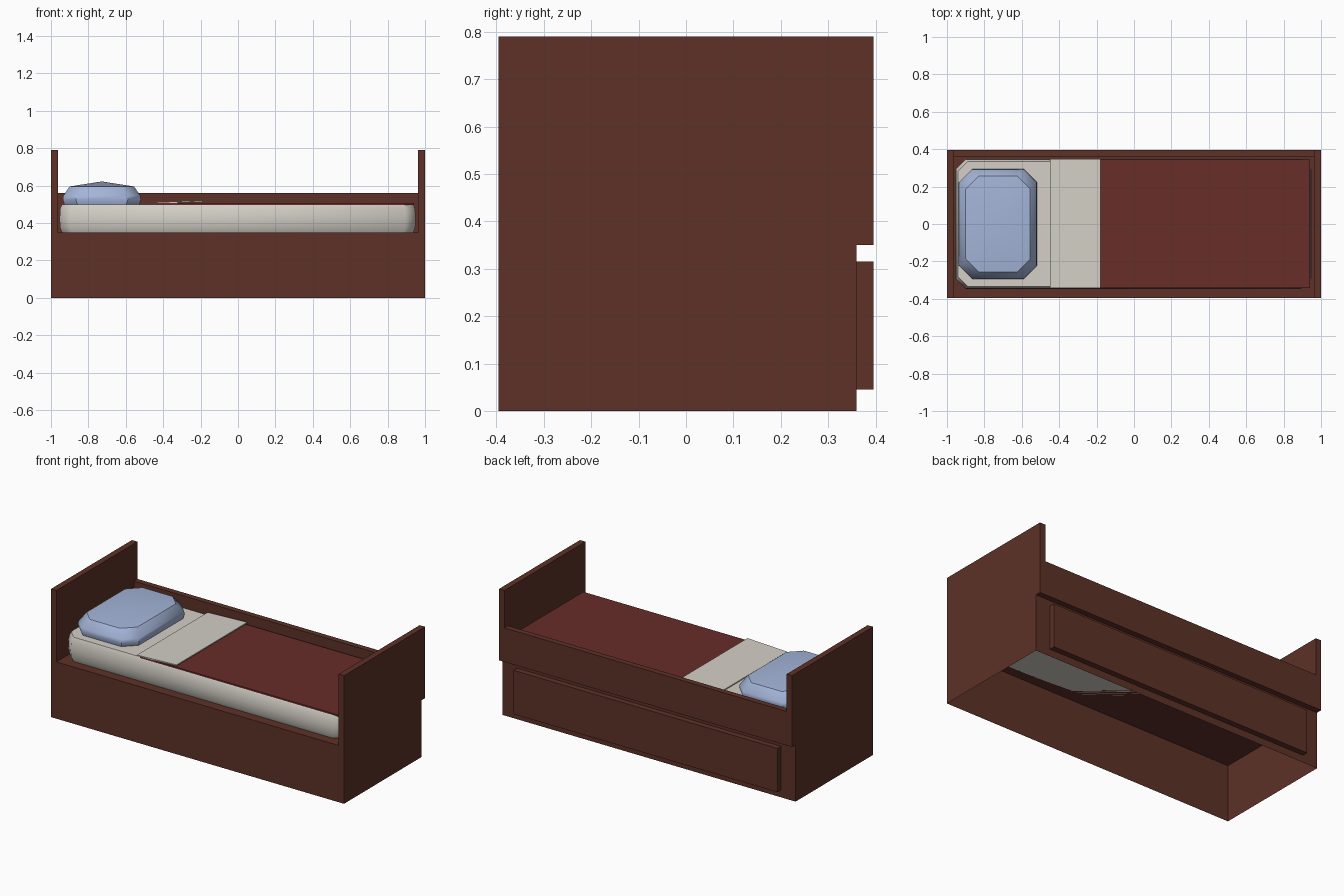
import bpy, bmesh, math

if "Cube" in bpy.data.objects:
    bpy.data.objects.remove(bpy.data.objects["Cube"])


def material(name, rgb):
    m = bpy.data.materials.new(name)
    m.diffuse_color = (*rgb, 1)
    m.use_nodes = True
    m.node_tree.nodes["Principled BSDF"].inputs["Base Color"].default_value = m.diffuse_color
    return m


WOOD = material("dark_wood", (0.11, 0.031, 0.020))
LINEN = material("linen", (0.66, 0.63, 0.57))
RED = material("red_cloth", (0.135, 0.026, 0.022))
BLUE = material("blue_cloth", (0.37, 0.46, 0.69))


def finish(name, bm, mat, angle=None):
    bmesh.ops.recalc_face_normals(bm, faces=bm.faces)
    me = bpy.data.meshes.new(name)
    bm.to_mesh(me)
    bm.free()
    me.materials.append(mat)
    ob = bpy.data.objects.new(name, me)
    bpy.context.collection.objects.link(ob)
    if angle:
        bpy.ops.object.select_all(action='DESELECT')
        ob.select_set(True)
        bpy.context.view_layer.objects.active = ob
        bpy.ops.object.shade_smooth_by_angle(angle=math.radians(angle))
    return ob


def box(name, x, y, z, mat, open_bottom=False):
    bm = bmesh.new()
    bmesh.ops.create_cube(bm, size=1)
    for v in bm.verts:
        v.co = [lo + (hi - lo) * (c + 0.5) for c, (lo, hi) in zip(v.co, (x, y, z))]
    if open_bottom:
        low = [f for f in bm.faces if all(v.co.z < z[0] + 1e-5 for v in f.verts)]
        bm.normal_update()
        bmesh.ops.delete(bm, geom=low, context='FACES_ONLY')
    return finish(name, bm, mat)


def cushion(name, cx, hx, hy, cut, rings, mat, angle, peak=None):
    """Stack of chamfered rectangles; rings are (inset, z)."""
    bm = bmesh.new()
    loops = []
    for inset, z in rings:
        a, b = hx - inset, hy - inset
        pts = [(a, b - cut), (a - cut, b), (cut - a, b), (-a, b - cut),
               (-a, cut - b), (cut - a, -b), (a - cut, -b), (a, cut - b)]
        loops.append([bm.verts.new((cx + px, py, z)) for px, py in pts])
    for lo, hi in zip(loops, loops[1:]):
        for i in range(8):
            j = (i + 1) % 8
            bm.faces.new((lo[i], lo[j], hi[j], hi[i]))
    bm.faces.new(loops[0][::-1])
    if peak:
        top = bm.verts.new((cx, 0, peak))
        for i in range(8):
            bm.faces.new((loops[-1][i], loops[-1][(i + 1) % 8], top))
    else:
        bm.faces.new(loops[-1])
    return finish(name, bm, mat, angle)


# Hollow base, open underneath, with a drawer front at the back
box("bed_base", (-1, 1), (-0.395, 0.36), (0, 0.35), WOOD, open_bottom=True)
box("drawer_front", (-0.9, 0.9), (0.36, 0.395), (0.045, 0.315), WOOD)

# End boards and back rail
for name, s in (("headboard", -1), ("footboard", 1)):
    box(name, sorted((s, s * 0.963)), (-0.395, 0.395), (0.35, 0.79), WOOD)
box("back_rail", (-0.963, 0.963), (0.36, 0.395), (0.35, 0.56), WOOD)

# Mattress
cushion("mattress", -0.002, 0.952, 0.347, 0.055,
        [(0.012, 0.35), (0.003, 0.375), (0, 0.42), (0.003, 0.475), (0.012, 0.5)],
        LINEN, 50)

# Blanket, with its turned-back linen fold tilted on top
box("blanket", (-0.43, 0.94), (-0.342, 0.345), (0.497, 0.507), RED)
fold = box("blanket_fold", (-0.45, -0.18), (-0.342, 0.347), (0.503, 0.51), LINEN)
for v in fold.data.vertices:
    if v.co.x > -0.3:
        v.co.z += 0.011

# Pillow
cushion("pillow", -0.728, 0.209, 0.293, 0.07,
        [(0.008, 0.5), (0, 0.525), (0.003, 0.545), (0.036, 0.595)],
        BLUE, 40, peak=0.622)
